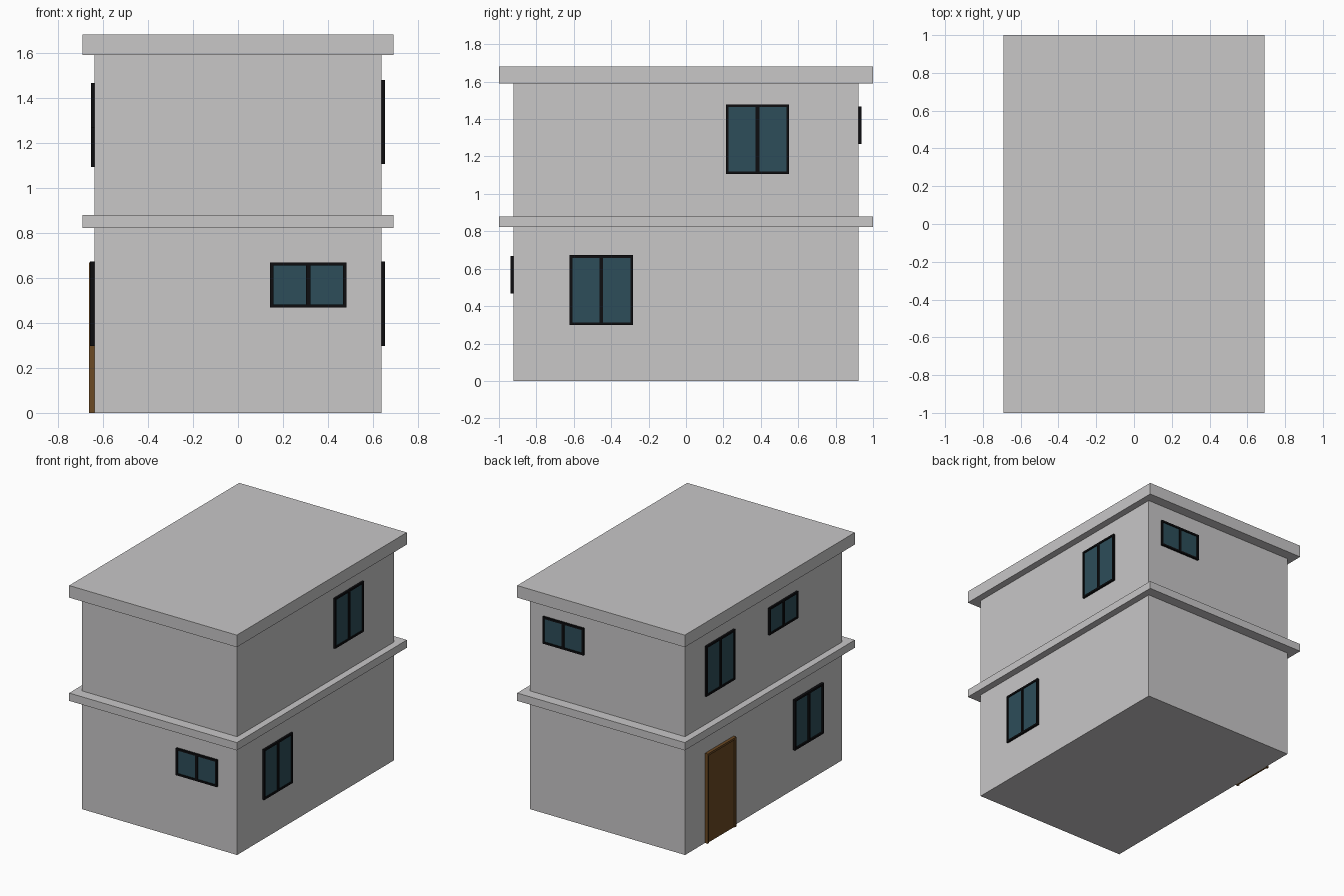
import bpy
import bmesh
from math import pi
from mathutils import Matrix, Vector

cube = bpy.data.objects.get("Cube")
if cube:
    bpy.data.objects.remove(cube, do_unlink=True)


def material(name, rgb):
    mat = bpy.data.materials.new(name)
    mat.use_nodes = True
    colour = (*rgb, 1)
    mat.diffuse_color = colour
    mat.node_tree.nodes["Principled BSDF"].inputs["Base Color"].default_value = colour
    return mat


PLASTER = material("light grey plaster", (0.58, 0.57, 0.575))
FRAME = material("black frame", (0.004, 0.004, 0.005))
GLASS = material("teal glass", (0.026, 0.075, 0.1))
WOOD = material("brown wood", (0.147, 0.067, 0.017))

HALF_X, HALF_Y = 0.638, 0.922


def make_boxes(name, boxes, mats, matrix=Matrix()):
    """Each box is (low corner, high corner, material index)."""
    bm = bmesh.new()
    for low, high, index in boxes:
        low, high = Vector(low), Vector(high)
        place = Matrix.Translation((low + high) / 2) @ Matrix.Diagonal((*(high - low), 1))
        verts = bmesh.ops.create_cube(bm, size=1, matrix=place)["verts"]
        for face in {f for v in verts for f in v.link_faces}:
            face.material_index = index
    mesh = bpy.data.meshes.new(name)
    bm.to_mesh(mesh)
    bm.free()
    for mat in mats:
        mesh.materials.append(mat)
    obj = bpy.data.objects.new(name, mesh)
    obj.matrix_world = matrix
    bpy.context.collection.objects.link(obj)
    return obj


def wall_matrix(side, along, z):
    """Local x runs along the wall, local -y points out of it."""
    place, turn = {
        "front": ((along, -HALF_Y, z), 0),
        "left": ((HALF_X, along, z), pi / 2),
        "back": ((along, HALF_Y, z), pi),
        "right": ((-HALF_X, along, z), -pi / 2),
    }[side]
    return Matrix.Translation(place) @ Matrix.Rotation(turn, 4, "Z")


def border(w, h, bar, depth, sill=True):
    """Rectangular surround made of bars, standing on local z = 0."""
    bars = [((s * w / 2, -depth, 0), (s * (w / 2 - bar), 0, h), 0) for s in (-1, 1)]
    bars = [((min(a[0], b[0]), *a[1:]), (max(a[0], b[0]), *b[1:]), i) for a, b, i in bars]
    inner = w / 2 - bar
    bars.append(((-inner, -depth, h - bar), (inner, 0, h), 0))
    if sill:
        bars.append(((-inner, -depth, 0), (inner, 0, bar), 0))
    return bars


def window(name, side, along, z, h, depth=0.015, w=0.338):
    bar = 0.014
    parts = border(w, h, bar, depth)
    parts.append(((-0.01, -depth, bar), (0.01, 0, h - bar), 0))
    for s in (-1, 1):
        a, b = sorted((s * 0.01, s * (w / 2 - bar)))
        parts.append(((a, -0.008, bar), (b, 0, h - bar), 1))
    make_boxes(name, parts, [FRAME, GLASS], wall_matrix(side, along, z))


def slab(name, hx, hy, low, high):
    make_boxes(name, [((-hx, -hy, low), (hx, hy, high), 0)], [PLASTER])


# Walls and overhanging slabs
slab("ground_floor_walls", HALF_X, HALF_Y, 0, 0.822)
slab("floor_slab", 0.69, 1, 0.822, 0.88)
slab("upper_floor_walls", HALF_X, HALF_Y, 0.88, 1.59)
slab("roof_slab", 0.69, 1, 1.59, 1.68)

# Windows
TALL, SHORT = 0.374, 0.2
window("front_window", "front", 0.312, 0.468, SHORT)
window("left_lower_window", "left", -0.453, 0.298, TALL)
window("left_upper_window", "left", 0.382, 1.105, TALL)
window("back_window", "back", 0.358, 1.268, SHORT)
window("right_upper_tall_window", "right", 0.52, 1.092, TALL)
window("right_upper_short_window", "right", -0.222, 1.266, SHORT)
window("right_lower_window", "right", -0.515, 0.298, TALL, depth=0.02)

# Door with a slim surround and a slightly recessed leaf
door_w, door_h = 0.335, 0.668
door = border(door_w, door_h, 0.016, 0.023, sill=False)
leaf = door_w / 2 - 0.016
door.append(((-leaf, -0.015, 0), (leaf, 0, door_h - 0.016), 0))
make_boxes("front_door", door, [WOOD], wall_matrix("right", 0.52, 0))
